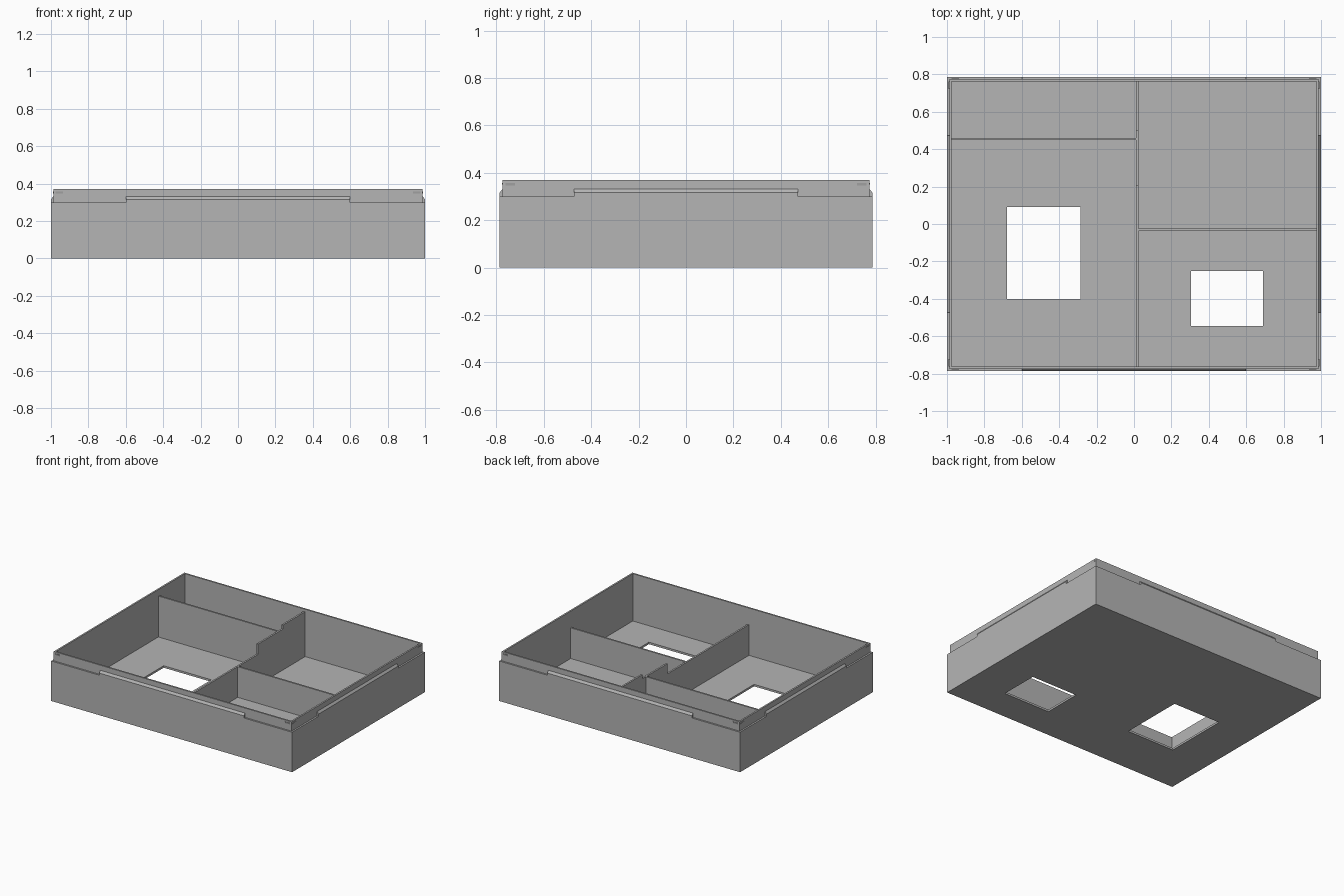
import bpy
import bmesh
from mathutils import Vector

HALF_X, HALF_Y = 1.0, 0.787
LIP = 0.0125            # depth of the outer shelf
WALL = 2 * LIP          # full wall thickness
FLOOR = 0.015
SHELF_Z, TOP_Z = 0.30, 0.37

cube = bpy.data.objects.get("Cube")
if cube:
    bpy.data.objects.remove(cube, do_unlink=True)

grey = bpy.data.materials.new("plain grey")
grey.use_nodes = True
grey.diffuse_color = (0.46, 0.46, 0.46, 1)
grey.node_tree.nodes["Principled BSDF"].inputs["Base Color"].default_value = grey.diffuse_color


def finish(name, bm):
    bmesh.ops.recalc_face_normals(bm, faces=bm.faces)
    mesh = bpy.data.meshes.new(name)
    bm.to_mesh(mesh)
    bm.free()
    mesh.materials.append(grey)
    obj = bpy.data.objects.new(name, mesh)
    bpy.context.collection.objects.link(obj)
    return obj


def prism(name, profile, offset):
    """Extrude a closed 3D outline along an offset."""
    bm = bmesh.new()
    face = bm.faces.new([bm.verts.new(p) for p in profile])
    made = bmesh.ops.extrude_face_region(bm, geom=[face], use_keep_orig=True)
    moved = [g for g in made["geom"] if isinstance(g, bmesh.types.BMVert)]
    bmesh.ops.translate(bm, verts=moved, vec=Vector(offset))
    return finish(name, bm)


def box(name, x0, x1, y0, y1, z0, z1):
    outline = [(x0, y0, z0), (x1, y0, z0), (x1, y1, z0), (x0, y1, z0)]
    return prism(name, outline, (0, 0, z1 - z0))


# Tray: rectangular loops up the outside, over the rim and down to the floor
bm = bmesh.new()
loops = []
for inset, z in ((0, 0), (0, SHELF_Z), (LIP, SHELF_Z), (LIP, TOP_Z), (WALL, TOP_Z), (WALL, FLOOR)):
    x, y = HALF_X - inset, HALF_Y - inset
    loops.append([bm.verts.new(p) for p in ((-x, -y, z), (x, -y, z), (x, y, z), (-x, y, z))])
for low, high in zip(loops, loops[1:]):
    for i in range(4):
        j = (i + 1) % 4
        bm.faces.new((low[i], low[j], high[j], high[i]))
bm.faces.new(loops[0])
bm.faces.new(loops[-1])
tray = finish("tray", bm)

# Floor openings
for x0, x1, y0, y1 in ((-0.68, -0.285, -0.40, 0.09), (0.305, 0.69, -0.545, -0.25)):
    cutter = box("opening_cutter", x0, x1, y0, y1, -0.1, 0.1)
    cutter.hide_render = True
    cut = tray.modifiers.new("opening", "BOOLEAN")
    cut.operation = "DIFFERENCE"
    cut.solver = "EXACT"
    cut.object = cutter
    bpy.context.view_layer.objects.active = tray
    bpy.ops.object.modifier_apply(modifier=cut.name)
    bpy.data.objects.remove(cutter, do_unlink=True)

# Stepped divider from front to back
in_x, in_y = HALF_X - WALL, HALF_Y - WALL
LOW, MID, HIGH = 0.245, 0.322, 0.352
div_x0, div_x1 = 0.011, 0.024
steps = [(-in_y, FLOOR), (in_y, FLOOR), (in_y, HIGH), (0.50, HIGH),
         (0.50, MID), (0.205, MID), (0.205, LOW), (-in_y, LOW)]
prism("long_divider", [(div_x0, y, z) for y, z in steps], (div_x1 - div_x0, 0, 0))

# Side dividers
box("right_divider", -in_x, div_x0, 0.448, 0.461, FLOOR, MID)
box("left_divider", div_x1, in_x, -0.038, -0.025, FLOOR, LOW)

# Snap ridges on the shelf, bevelled on top, and small corner catches on the rim
for sign, x_name, y_name in ((-1, "right", "front"), (1, "left", "back")):
    ridge = [(0, SHELF_Z), (0, 0.316), (LIP, 0.332), (LIP, SHELF_Z)]
    prism(y_name + "_ridge", [(-0.6, sign * (HALF_Y - d), z) for d, z in ridge], (1.2, 0, 0))
    prism(x_name + "_ridge", [(sign * (HALF_X - d), -0.472, z) for d, z in ridge], (0, 0.944, 0))
    catch = [(0, 0.346), (0.003, 0.358), (0, 0.358)]
    for end in (-1, 1):
        prism(y_name + "_catch",
              [(end * 0.935, sign * (HALF_Y - LIP + d), z) for d, z in catch], (end * 0.04, 0, 0))
        prism(x_name + "_catch",
              [(sign * (HALF_X - LIP + d), end * 0.722, z) for d, z in catch], (0, end * 0.04, 0))
